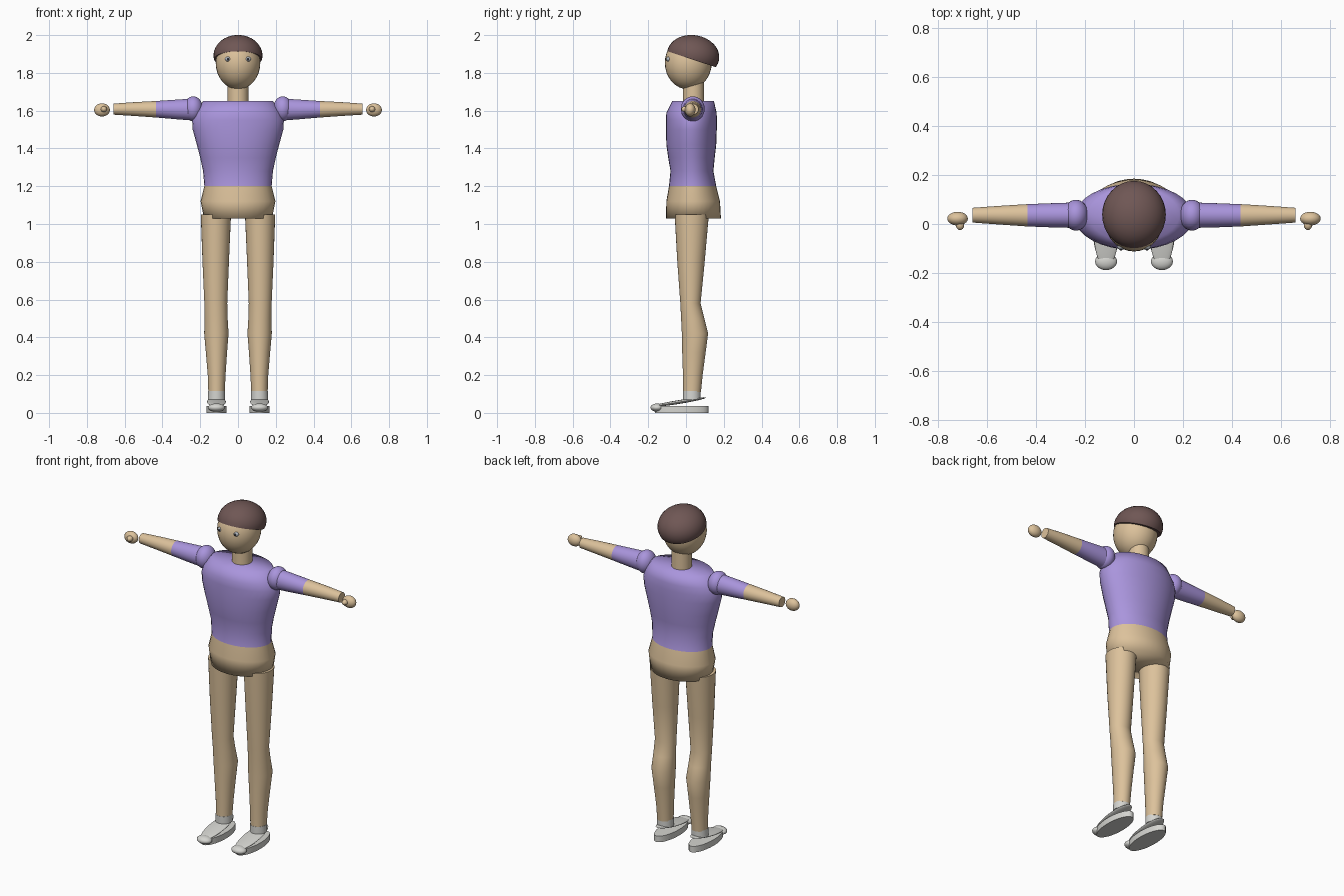
import bpy, bmesh, math
from mathutils import Vector, Matrix

if "Cube" in bpy.data.objects:
    bpy.data.objects.remove(bpy.data.objects["Cube"])


def material(name, rgb):
    m = bpy.data.materials.new(name)
    m.diffuse_color = (*rgb, 1)
    m.use_nodes = True
    m.node_tree.nodes["Principled BSDF"].inputs["Base Color"].default_value = m.diffuse_color
    return m


SHIRT = material("violet_shirt", (0.40, 0.30, 0.72))
SKIN = material("skin", (0.72, 0.54, 0.33))
HAIR = material("brown_hair", (0.16, 0.095, 0.09))
SHOE = material("light_grey_shoe", (0.66, 0.66, 0.63))
EYE = material("eye_grey", (0.45, 0.48, 0.52))
PUPIL = material("pupil_dark", (0.03, 0.03, 0.04))


def finish(name, bm, mats, rule=None, angle=80):
    bmesh.ops.recalc_face_normals(bm, faces=bm.faces)
    me = bpy.data.meshes.new(name)
    bm.to_mesh(me)
    bm.free()
    for m in mats:
        me.materials.append(m)
    if rule:
        for p in me.polygons:
            p.material_index = rule(p.center)
    ob = bpy.data.objects.new(name, me)
    bpy.context.collection.objects.link(ob)
    bpy.ops.object.select_all(action='DESELECT')
    ob.select_set(True)
    bpy.context.view_layer.objects.active = ob
    bpy.ops.object.shade_smooth_by_angle(angle=math.radians(angle))
    return ob


def loft(name, rings, mats, axis='Z', rule=None, sides=32, angle=80):
    """Closed tube through ellipses (position, a0, a1, b0, b1).
    Z axis: a = x range, b = y range. X axis: a = y range, b = z range."""
    bm = bmesh.new()
    loops = []
    for t, a0, a1, b0, b1 in rings:
        loop = []
        for i in range(sides):
            w = 2 * math.pi * i / sides
            a = (a0 + a1) / 2 + (a1 - a0) / 2 * math.cos(w)
            b = (b0 + b1) / 2 + (b1 - b0) / 2 * math.sin(w)
            loop.append(bm.verts.new((a, b, t) if axis == 'Z' else (t, a, b)))
        loops.append(loop)
    for lo, hi in zip(loops, loops[1:]):
        for i in range(sides):
            j = (i + 1) % sides
            bm.faces.new((lo[i], lo[j], hi[j], hi[i]))
    bm.faces.new(loops[0])
    bm.faces.new(loops[-1])
    return finish(name, bm, mats, rule, angle)


def ellipsoid(name, centre, radii, mat, tilt=0, cut=None, seg=32):
    """Ball scaled to radii, tilted about x, optionally cut by a plane."""
    bm = bmesh.new()
    bmesh.ops.create_uvsphere(bm, u_segments=seg, v_segments=seg // 2, radius=1)
    bm.transform(Matrix.Translation(centre) @ Matrix.Rotation(tilt, 4, 'X')
                 @ Matrix.Diagonal((*radii, 1)))
    if cut:
        geom = bm.verts[:] + bm.edges[:] + bm.faces[:]
        res = bmesh.ops.bisect_plane(bm, geom=geom, plane_co=cut[0],
                                     plane_no=cut[1], clear_inner=True)
        rim = [e for e in res['geom_cut'] if isinstance(e, bmesh.types.BMEdge)]
        bmesh.ops.contextual_create(bm, geom=rim)
    return finish(name, bm, [mat], angle=50)


# Torso: bare hips below, shirt above
loft("torso", [
    (1.03, -0.18, 0.18, -0.106, 0.185),
    (1.12, -0.198, 0.198, -0.104, 0.18),
    (1.20, -0.178, 0.178, -0.09, 0.16),
    (1.28, -0.185, 0.185, -0.082, 0.145),
    (1.35, -0.20, 0.20, -0.094, 0.152),
    (1.42, -0.218, 0.218, -0.104, 0.16),
    (1.50, -0.24, 0.24, -0.106, 0.163),
    (1.55, -0.243, 0.243, -0.106, 0.164),
    (1.59, -0.228, 0.228, -0.104, 0.162),
    (1.65, -0.185, 0.185, -0.074, 0.148)],
    [SKIN, SHIRT], rule=lambda c: int(c.z > 1.2), angle=100)

# Neck and head
loft("neck", [(1.62, -0.055, 0.055, -0.016, 0.095),
              (1.76, -0.055, 0.055, -0.016, 0.095)], [SKIN])
ellipsoid("head", (0, 0.012, 1.853), (0.118, 0.124, 0.14), SKIN)
ellipsoid("hair", (0, 0.038, 1.892), (0.13, 0.139, 0.108), HAIR,
          tilt=-0.15, cut=((0, 0.0, 1.882), Vector((0, 0.33, 1))))

for side, s in (("left", 1), ("right", -1)):
    # Eyes
    ellipsoid(side + "_eye", (s * 0.053, -0.093, 1.873),
              (0.016, 0.012, 0.013), EYE, seg=16)
    ellipsoid(side + "_pupil", (s * 0.053, -0.102, 1.873),
              (0.007, 0.006, 0.007), PUPIL, seg=12)

    # Arm: short sleeve, then bare forearm
    ellipsoid(side + "_shoulder", (s * 0.237, 0.036, 1.61),
              (0.051, 0.063, 0.066), SHIRT)
    loft(side + "_arm", [
        (s * 0.24, -0.016, 0.088, 1.548, 1.664),
        (s * 0.33, -0.014, 0.085, 1.555, 1.658),
        (s * 0.435, -0.010, 0.081, 1.564, 1.651),
        (s * 0.55, -0.002, 0.074, 1.572, 1.645),
        (s * 0.66, 0.006, 0.066, 1.579, 1.637)],
        [SHIRT, SKIN], axis='X', rule=lambda c: int(abs(c.x) > 0.435))

    # Hand and thumb
    ellipsoid(side + "_hand", (s * 0.72, 0.022, 1.604),
              (0.042, 0.028, 0.035), SKIN, seg=24)
    ellipsoid(side + "_thumb", (s * 0.71, -0.004, 1.608),
              (0.017, 0.021, 0.016), SKIN, seg=16)

    # Leg with knee and calf
    def mirrored(rings):
        return [(z, s * a, s * b, c, d) for z, a, b, c, d in rings]

    loft(side + "_leg", mirrored([
        (0.11, 0.070, 0.157, -0.015, 0.079),
        (0.20, 0.066, 0.160, -0.016, 0.088),
        (0.32, 0.058, 0.170, -0.020, 0.104),
        (0.42, 0.050, 0.179, -0.022, 0.117),
        (0.50, 0.055, 0.177, -0.026, 0.097),
        (0.58, 0.057, 0.178, -0.030, 0.077),
        (0.80, 0.048, 0.188, -0.046, 0.099),
        (1.05, 0.037, 0.197, -0.060, 0.121)]), [SKIN])

    # Sock, slanted shoe upper, toe and sole
    loft(side + "_sock", mirrored([
        (0.072, 0.068, 0.160, -0.016, 0.078),
        (0.115, 0.069, 0.158, -0.016, 0.078)]), [SHOE])
    ellipsoid(side + "_shoe_upper", (s * 0.114, -0.035, 0.058),
              (0.05, 0.143, 0.010), SHOE, tilt=0.16)
    ellipsoid(side + "_toe", (s * 0.114, -0.153, 0.028),
              (0.045, 0.035, 0.022), SHOE, seg=24)
    loft(side + "_sole", mirrored([
        (0.0, 0.060, 0.168, -0.165, 0.118),
        (0.036, 0.060, 0.168, -0.165, 0.118)]), [SHOE])
